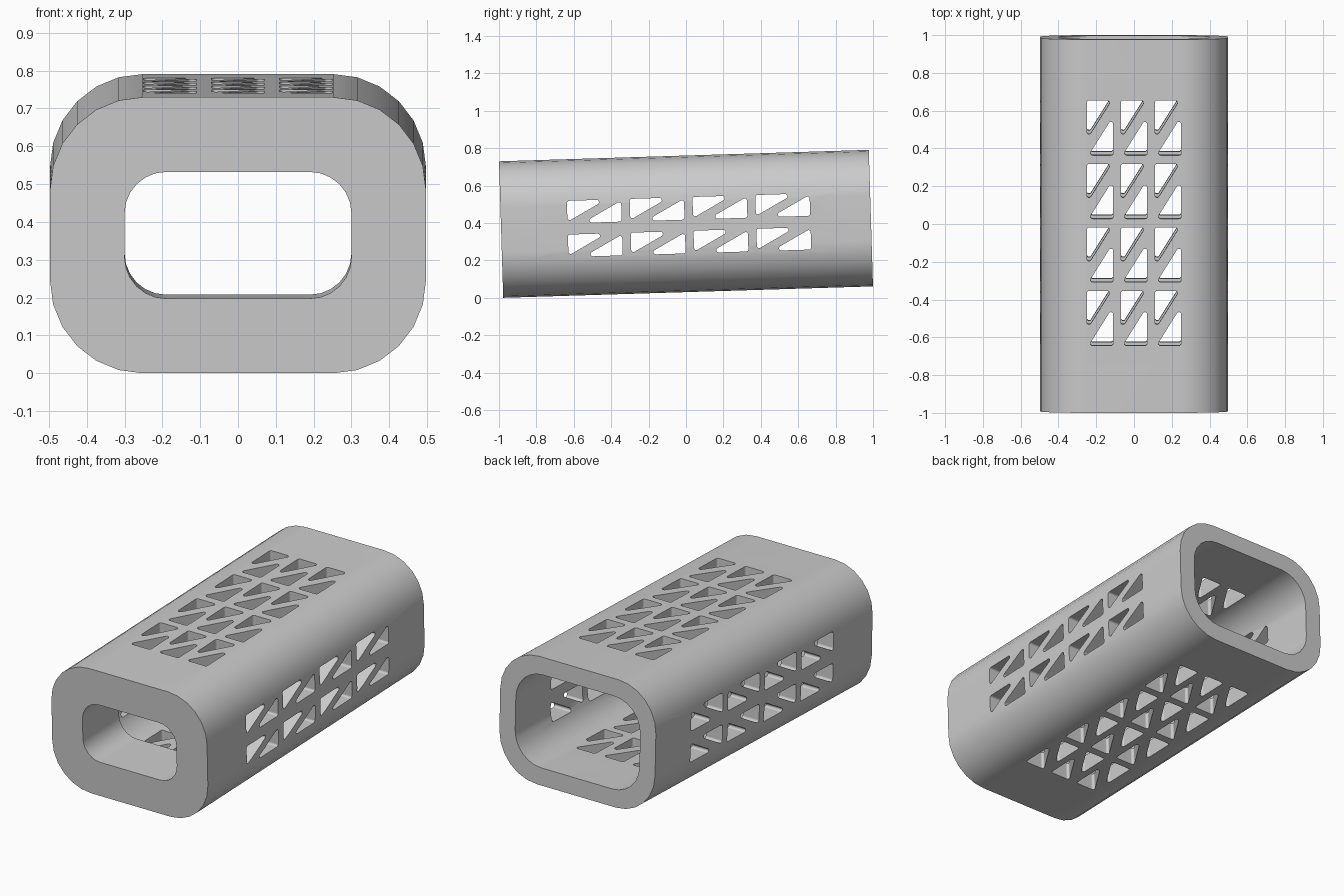
import bpy, bmesh, math
from mathutils import Vector

if "Cube" in bpy.data.objects:
    bpy.data.objects.remove(bpy.data.objects["Cube"])

L, W, H = 1.978, 0.994, 0.73        # sleeve length, width, height
TILT = math.radians(1.77)


def rounded(points, radius, seg=6):
    """Round every corner of a counter-clockwise convex polygon."""
    out = []
    n = len(points)
    for i in range(n):
        p = Vector(points[i])
        a = (Vector(points[i - 1]) - p).normalized()
        b = (Vector(points[(i + 1) % n]) - p).normalized()
        half = a.angle(b) / 2
        centre = p + (a + b).normalized() * radius / math.sin(half)
        start = p + a * radius / math.tan(half) - centre
        turn = math.pi - 2 * half
        for k in range(seg + 1):
            t = turn * k / seg
            c, s = math.cos(t), math.sin(t)
            out.append(centre + Vector((start.x * c - start.y * s,
                                        start.x * s + start.y * c)))
    return out


def rect(w, h, r):
    x, y = w / 2, h / 2
    return rounded([(-x, -y), (x, -y), (x, y), (-x, y)], r)


def finish(name, bm):
    bmesh.ops.recalc_face_normals(bm, faces=bm.faces)
    me = bpy.data.meshes.new(name)
    bm.to_mesh(me)
    bm.free()
    ob = bpy.data.objects.new(name, me)
    bpy.context.collection.objects.link(ob)
    return ob


def bridge(bm, a, b):
    for i in range(len(a)):
        j = (i + 1) % len(a)
        bm.faces.new((a[i], a[j], b[j], b[i]))


def hole_cutter(name, cells, w, h, leg_u, leg_v, place):
    """Prisms for pairs of opposed rounded triangles, one pair per cell."""
    bm = bmesh.new()
    for u, v in cells:
        upper = [(u, v + h), (u, v + h - leg_v), (u + leg_u, v + h)]
        lower = [(u + w, v), (u + w, v + leg_v), (u + w - leg_u, v)]
        for tri in (upper, lower):
            pts = rounded(tri, 0.012)
            a = [bm.verts.new(place(p.x, p.y, -0.8)) for p in pts]
            b = [bm.verts.new(place(p.x, p.y, 0.8)) for p in pts]
            bridge(bm, a, b)
            bm.faces.new(a)
            bm.faces.new(b)
    ob = finish(name, bm)
    ob.hide_render = True
    return ob


# Hollow sleeve: outer skin, wide chamber open at the back, narrow front lip
outer, chamber, lip = rect(W, H, 0.245), rect(0.794, 0.53, 0.17), rect(0.6, 0.335, 0.11)
f, b, step = -L / 2, L / 2, -L / 2 + 0.33
bm = bmesh.new()
loops = [[bm.verts.new((p.x, y, p.y)) for p in prof] for prof, y in
         ((outer, f), (outer, b), (chamber, b), (chamber, step), (lip, step), (lip, f))]
for i in range(len(loops)):
    bridge(bm, loops[i - 1], loops[i])
sleeve = finish("vented_sleeve", bm)

# Vent holes through top and bottom, then through both sides
ys = [-0.633 + 0.336 * i for i in range(4)]
cutters = [
    hole_cutter("top_vent_cutter", [(x, y) for x in (-0.25, -0.07, 0.11) for y in ys],
                0.14, 0.29, 0.13, 0.207, lambda u, v, t: (u, v, t)),
    hole_cutter("side_vent_cutter", [(y, z) for z in (0.0225, -0.158) for y in ys],
                0.29, 0.12, 0.207, 0.112, lambda u, v, t: (t, u, v)),
]
bpy.context.view_layer.objects.active = sleeve
sleeve.select_set(True)
for cutter in cutters:
    mod = sleeve.modifiers.new("vents", 'BOOLEAN')
    mod.operation, mod.solver, mod.object = 'DIFFERENCE', 'EXACT', cutter
    bpy.ops.object.modifier_apply(modifier=mod.name)
for cutter in cutters:
    bpy.data.objects.remove(cutter)

# Smooth shading, colour and slight tilt
bpy.ops.object.shade_smooth_by_angle(angle=math.radians(30))
wn = sleeve.modifiers.new("flat_panels", 'WEIGHTED_NORMAL')
wn.keep_sharp = True
grey = bpy.data.materials.new("light_grey")
grey.diffuse_color = (0.6, 0.6, 0.6, 1)
grey.use_nodes = True
grey.node_tree.nodes["Principled BSDF"].inputs["Base Color"].default_value = grey.diffuse_color
sleeve.data.materials.clear()
sleeve.data.materials.append(grey)
sleeve.rotation_euler.x = TILT
sleeve.location.z = L / 2 * math.sin(TILT) + H / 2 * math.cos(TILT)
